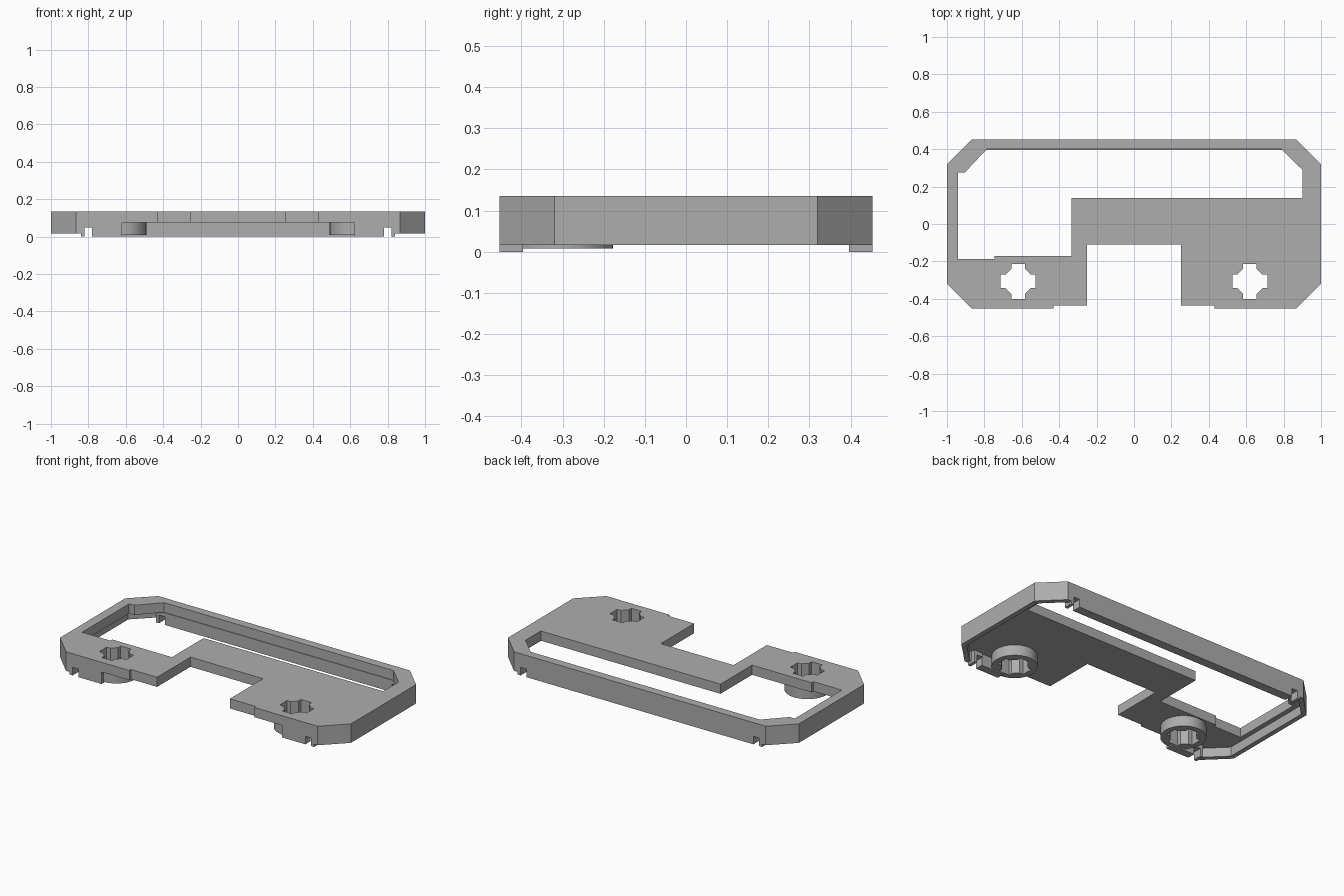
import bpy, bmesh
from math import sin, cos, tau

cube = bpy.data.objects.get("Cube")
if cube:
    bpy.data.objects.remove(cube)

grey = bpy.data.materials.new("light grey plastic")
grey.use_nodes = True
grey.diffuse_color = (0.42, 0.42, 0.42, 1)
grey.node_tree.nodes["Principled BSDF"].inputs["Base Color"].default_value = (0.42, 0.42, 0.42, 1)

TOP, MID, RIM, BOSS = 0.135, 0.075, 0.017, 0.008
BX, BY = 0.62, -0.307


def prism(name, loops, z0, z1, smooth=False):
    """Extrude an outline, with any further loops as holes."""
    bm = bmesh.new()
    for loop in loops:
        vs = [bm.verts.new((x, y, z0)) for x, y in loop]
        for a, b in zip(vs, vs[1:] + vs[:1]):
            bm.edges.new((a, b))
    bmesh.ops.triangle_fill(bm, edges=bm.edges[:], use_beauty=True)
    ext = bmesh.ops.extrude_face_region(bm, geom=bm.faces[:], use_keep_orig=True)
    for v in ext["geom"]:
        if isinstance(v, bmesh.types.BMVert):
            v.co.z = z1
    bmesh.ops.recalc_face_normals(bm, faces=bm.faces[:])
    me = bpy.data.meshes.new(name)
    bm.to_mesh(me)
    bm.free()
    me.materials.append(grey)
    ob = bpy.data.objects.new(name, me)
    bpy.context.collection.objects.link(ob)
    if smooth:
        bpy.ops.object.select_all(action="DESELECT")
        ob.select_set(True)
        bpy.context.view_layer.objects.active = ob
        bpy.ops.object.shade_smooth_by_angle(angle=0.5)
    return ob


def flip(points, s):
    return [(s * x, y) for x, y in points]


def axle_hole(cx, cy):
    """Cross-shaped hole with stepped inner corners."""
    arm = [(0.093, -0.036), (0.093, 0.036), (0.068, 0.036), (0.052, 0.052), (0.036, 0.068)]
    pts = []
    for c, s in ((1, 0), (0, 1), (-1, 0), (0, -1)):
        pts += [(cx + c * x - s * y, cy + s * x + c * y) for x, y in arm]
    return pts


def box(x0, x1, y0, y1):
    return [(x0, y0), (x1, y0), (x1, y1), (x0, y1)]


# Top plate with the large window and two axle holes
half = [(0.25, -0.11), (0.25, -0.437), (0.43, -0.437), (0.43, -0.453), (0.865, -0.453),
        (1, -0.32), (1, 0.32), (0.865, 0.453)]
outline = half + flip(half, -1)[::-1]
window = [(-0.94, -0.188), (-0.745, -0.188), (-0.745, -0.17), (-0.335, -0.17),
          (-0.335, 0.14), (0.9, 0.14), (0.9, 0.29), (0.787, 0.4), (-0.787, 0.4),
          (-0.905, 0.275), (-0.94, 0.275)]
prism("top_plate", [outline, window, axle_hole(BX, BY), axle_hole(-BX, BY)], MID, TOP)

# Back wall
prism("back_wall", [box(-0.78, 0.78, 0.396, 0.453)], 0, MID)

# Parts repeated on both sides
end_wall = [(0.84, -0.453), (0.865, -0.453), (1, -0.32), (1, 0.32), (0.865, 0.453),
            (0.84, 0.453), (0.84, 0.423), (0.853, 0.423), (0.97, 0.308),
            (0.97, -0.308), (0.853, -0.423), (0.84, -0.423)]
for side, s in (("left", 1), ("right", -1)):
    prism(side + "_end_wall", [flip(end_wall, s)], RIM, MID)
    prism(side + "_front_wall", [flip(box(BX, 0.78, -0.453, -0.403), s)], 0, MID)
    for end, y0, y1 in (("front", -0.453, -0.396), ("back", 0.396, 0.453)):
        # Wall end past the small notch, and the bridge above the notch
        prism(f"{side}_{end}_foot", [flip(box(0.82, 0.84, y0, y1), s)], 0, MID)
        prism(f"{side}_{end}_notch_top", [flip(box(0.78, 0.82, y0, y1), s)], 0.05, MID)
    # Round axle boss under the plate
    ring = [(s * BX + 0.13 * cos(tau * i / 40), BY + 0.13 * sin(tau * i / 40)) for i in range(40)]
    prism(side + "_axle_boss", [ring, axle_hole(s * BX, BY)], BOSS, MID, smooth=True)
